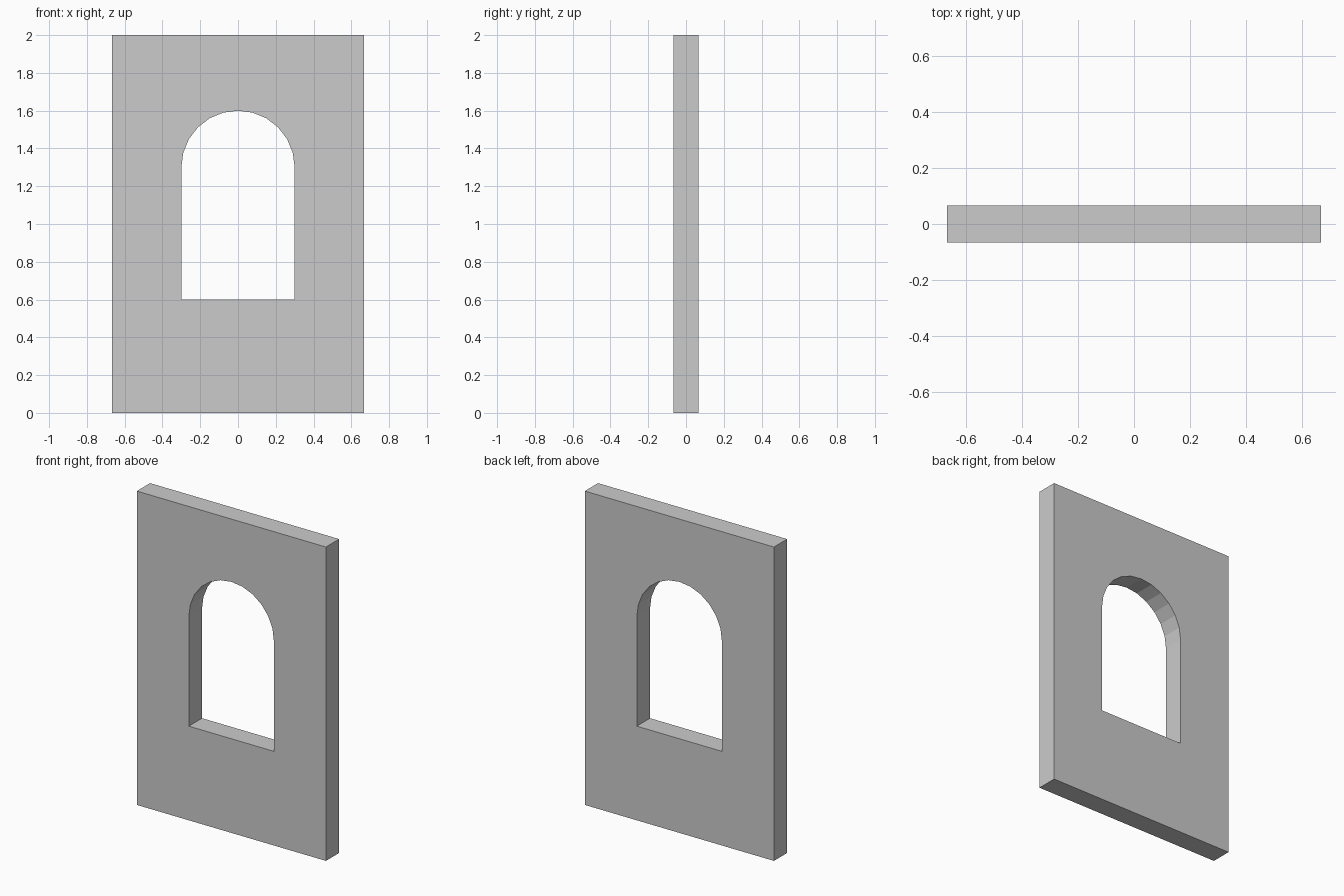
import bpy, bmesh, math

if "Cube" in bpy.data.objects:
    bpy.data.objects.remove(bpy.data.objects["Cube"])

WIDTH, DEPTH, HEIGHT = 1.333, 0.133, 2.0
RADIUS, SILL, SPRING, SEGMENTS = 0.3, 0.6, 1.3, 12


def prism(name, profile, depth):
    """Extrude an (x, z) outline along y, centred on y = 0."""
    bm = bmesh.new()
    face = bm.faces.new([bm.verts.new((x, -depth / 2, z)) for x, z in profile])
    extruded = bmesh.ops.extrude_face_region(bm, geom=[face], use_keep_orig=True)["geom"]
    verts = [g for g in extruded if isinstance(g, bmesh.types.BMVert)]
    bmesh.ops.translate(bm, verts=verts, vec=(0, depth, 0))
    bmesh.ops.recalc_face_normals(bm, faces=bm.faces)
    mesh = bpy.data.meshes.new(name)
    bm.to_mesh(mesh)
    bm.free()
    obj = bpy.data.objects.new(name, mesh)
    bpy.context.collection.objects.link(obj)
    return obj


# Wall panel
w = WIDTH / 2
wall = prism("window_wall", [(-w, 0), (w, 0), (w, HEIGHT), (-w, HEIGHT)], DEPTH)

# Round-topped window opening
arch = [(RADIUS * math.cos(math.pi * i / SEGMENTS),
         SPRING + RADIUS * math.sin(math.pi * i / SEGMENTS)) for i in range(SEGMENTS + 1)]
cutter = prism("arch_cutter", [(-RADIUS, SILL), (RADIUS, SILL)] + arch, DEPTH * 3)
cutter.hide_render = True
cutter.display_type = 'WIRE'

cut = wall.modifiers.new("window_opening", 'BOOLEAN')
cut.operation = 'DIFFERENCE'
cut.solver = 'EXACT'
cut.object = cutter
